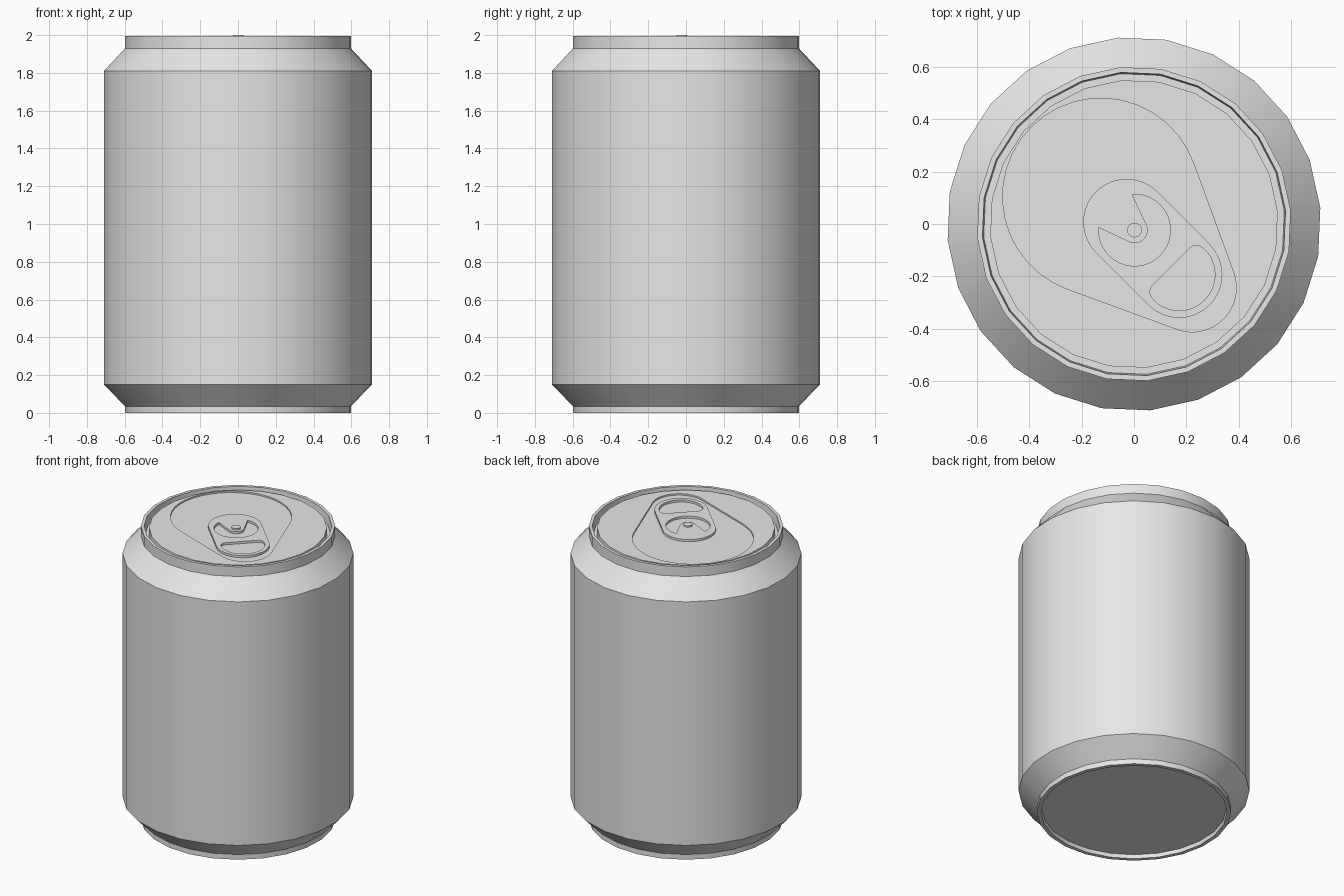
import bpy, bmesh
from math import cos, sin, pi, radians, acos

cube = bpy.data.objects.get("Cube")
if cube:
    bpy.data.objects.remove(cube, do_unlink=True)

SIDES = 24
TURN = radians(5)

metal = bpy.data.materials.new("plain_grey")
metal.use_nodes = True
GREY = (0.8, 0.8, 0.8, 1)
metal.diffuse_color = GREY
metal.node_tree.nodes["Principled BSDF"].inputs["Base Color"].default_value = GREY


def finish(name, bm):
    """Turn a bmesh into a shaded object."""
    bmesh.ops.remove_doubles(bm, verts=bm.verts, dist=0.0001)
    bmesh.ops.recalc_face_normals(bm, faces=bm.faces)
    mesh = bpy.data.meshes.new(name)
    bm.to_mesh(mesh)
    bm.free()
    mesh.materials.append(metal)
    obj = bpy.data.objects.new(name, mesh)
    bpy.context.collection.objects.link(obj)
    bpy.ops.object.select_all(action='DESELECT')
    obj.select_set(True)
    bpy.context.view_layer.objects.active = obj
    bpy.ops.object.shade_smooth_by_angle(angle=radians(30))
    return obj


def arc(cx, cy, r, start, end, n):
    """Points along an arc, angles in radians."""
    return [(cx + r * cos(start + (end - start) * i / n),
             cy + r * sin(start + (end - start) * i / n)) for i in range(n + 1)]


def circle(cx, cy, r, n, turn=0.0):
    return arc(cx, cy, r, turn, turn + 2 * pi, n)[:-1]


def two_circle_hull(x1, r1, x2, r2, cy):
    """Outline wrapped around two circles on the lid's long axis."""
    a = acos((r1 - r2) / (x2 - x1))
    return arc(x1, cy, r1, a, 2 * pi - a, 24) + arc(x2, cy, r2, -a, a, 16)


def plate(name, outlines, bottom, top):
    """Extruded flat plate; later outlines are holes. Long axis points front left."""
    curve = bpy.data.curves.new(name, 'CURVE')
    curve.dimensions = '2D'
    curve.fill_mode = 'BOTH'
    curve.extrude = (top - bottom) / 2
    for points in outlines:
        spline = curve.splines.new('POLY')
        spline.points.add(len(points) - 1)
        for p, (x, y) in zip(spline.points, points):
            p.co = (x, y, 0, 1)
        spline.use_cyclic_u = True
    temp = bpy.data.objects.new(name + "_curve", curve)
    bpy.context.collection.objects.link(temp)
    graph = bpy.context.evaluated_depsgraph_get()
    mesh = bpy.data.meshes.new_from_object(temp.evaluated_get(graph))
    bm = bmesh.new()
    bm.from_mesh(mesh)
    bpy.data.objects.remove(temp, do_unlink=True)
    bpy.data.curves.remove(curve)
    bpy.data.meshes.remove(mesh)
    obj = finish(name, bm)
    obj.location.z = (top + bottom) / 2
    obj.rotation_euler.z = radians(-45)
    return obj


# Can body: turned profile from recessed base to the groove inside the rim
profile = [(0.57, 0.025), (0.575, 0), (0.6, 0), (0.6, 0.035), (0.713, 0.15),
           (0.713, 1.81), (0.6, 1.93), (0.6, 1.996), (0.58, 1.996),
           (0.575, 1.93), (0.55, 1.93)]
bm = bmesh.new()
rings = [[bm.verts.new((x, y, z)) for x, y in circle(0, 0, r, SIDES, TURN)]
         for r, z in profile]
for low, high in zip(rings, rings[1:]):
    for i in range(SIDES):
        j = (i + 1) % SIDES
        bm.faces.new((low[i], low[j], high[j], high[i]))
bm.faces.new(rings[0][::-1])
bm.faces.new(rings[-1])
finish("can_body", bm)

# Lid panel with a shallow teardrop recess
AXIS = -0.015
teardrop = two_circle_hull(-0.163, 0.375, 0.329, 0.168, AXIS)
plate("lid_panel", [circle(0, 0, 0.55, SIDES, TURN), teardrop], 1.93, 1.985)
plate("lid_recess_floor", [teardrop], 1.94, 1.975)

# Pull tab: capsule with a crescent slot and a rounded finger hole
RIVET = 0.018
TIP = 0.258
capsule = two_circle_hull(-0.025, 0.165, TIP, 0.165, AXIS)
slot_end, tongue = radians(139), radians(75)
crescent = (arc(RIVET, AXIS, 0.137, -slot_end, slot_end, 28)
            + arc(RIVET, AXIS, 0.05, tongue, -tongue, 12))
corner = 0.035
finger_hole = (arc(TIP, AXIS, 0.137, -radians(82), radians(82), 18)
               + arc(0.25, AXIS + 0.1, corner, pi / 2, pi, 5)
               + arc(0.25, AXIS - 0.1, corner, pi, 1.5 * pi, 5))
plate("pull_tab", [capsule, crescent, finger_hole], 1.97, 1.99)
plate("rivet", [circle(RIVET, AXIS, 0.028, 16)], 1.97, 2.0)
